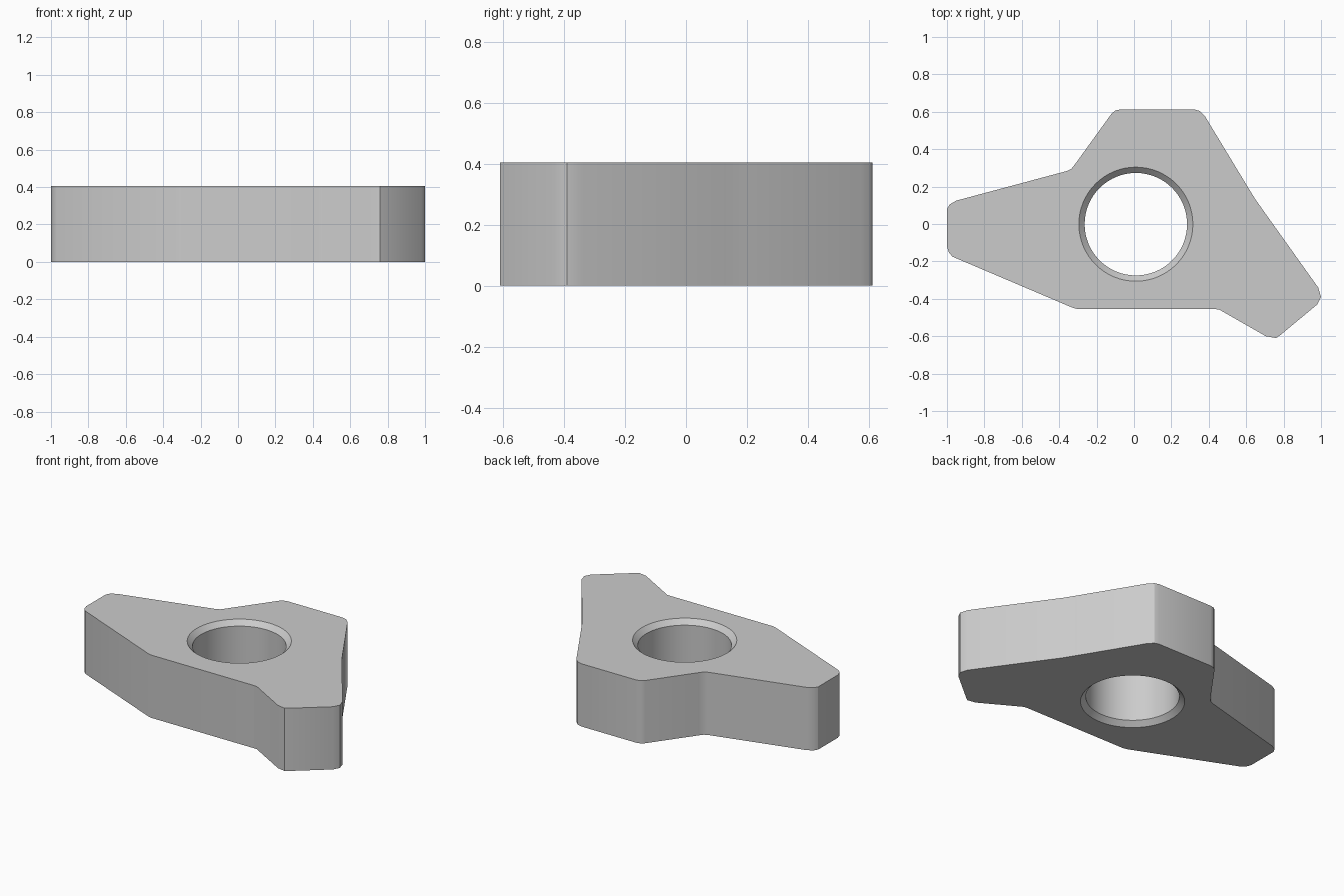
import bpy
import bmesh
import math

cube = bpy.data.objects.get("Cube")
if cube:
    bpy.data.objects.remove(cube, do_unlink=True)

HEIGHT = 0.405
HOLE_CENTRE = (0.01, -0.001)
HOLE_RADIUS = 0.274
BEVEL = 0.031
SIDES = 64

# Plate outline, clockwise from the tip of the right arm
OUTLINE = [
    (-1, 0.08), (-0.985, 0.105), (-0.95, 0.125),
    (-0.36, 0.283), (-0.335, 0.295), (-0.315, 0.32),
    (-0.12, 0.59), (-0.10, 0.607), (-0.07, 0.613),
    (0.32, 0.613), (0.35, 0.605), (0.38, 0.575),
    (0.61, 0.195), (0.65, 0.13),
    (0.985, -0.34), (1, -0.39), (0.98, -0.43),
    (0.785, -0.592), (0.76, -0.61), (0.705, -0.60),
    (0.455, -0.457), (0.43, -0.455),
    (-0.30, -0.455), (-0.33, -0.447),
    (-0.97, -0.175), (-0.99, -0.152), (-1, -0.12),
]


def add_loop(bm, points, z):
    """Closed ring of edges at one height."""
    verts = [bm.verts.new((x, y, z)) for x, y in points]
    edges = [bm.edges.new((a, b)) for a, b in zip(verts, verts[1:] + verts[:1])]
    return verts, edges


def add_wall(bm, lower, upper):
    """Quads between two matching rings."""
    for i in range(len(lower)):
        j = (i + 1) % len(lower)
        bm.faces.new((lower[i], lower[j], upper[j], upper[i]))


def circle(radius):
    cx, cy = HOLE_CENTRE
    angles = [math.tau * i / SIDES for i in range(SIDES)]
    return [(cx + radius * math.cos(a), cy + radius * math.sin(a)) for a in angles]


bm = bmesh.new()

# Outer walls
bottom, bottom_edges = add_loop(bm, OUTLINE, 0)
top, top_edges = add_loop(bm, OUTLINE, HEIGHT)
add_wall(bm, bottom, top)

# Bore with a chamfer at both ends
hole_profile = [
    (HOLE_RADIUS + BEVEL, 0), (HOLE_RADIUS, BEVEL),
    (HOLE_RADIUS, HEIGHT - BEVEL), (HOLE_RADIUS + BEVEL, HEIGHT),
]
rings = [add_loop(bm, circle(r), z) for r, z in hole_profile]
for (lower, _), (upper, _) in zip(rings, rings[1:]):
    add_wall(bm, lower, upper)

# Flat caps around the bore
bmesh.ops.triangle_fill(bm, edges=bottom_edges + rings[0][1], use_beauty=True)
bmesh.ops.triangle_fill(bm, edges=top_edges + rings[-1][1], use_beauty=True)
bmesh.ops.recalc_face_normals(bm, faces=bm.faces)

mesh = bpy.data.meshes.new("three_armed_plate")
bm.to_mesh(mesh)
bm.free()
plate = bpy.data.objects.new("three_armed_plate", mesh)
bpy.context.collection.objects.link(plate)

# Plain grey
grey = bpy.data.materials.new("light grey")
grey.use_nodes = True
colour = (0.6, 0.6, 0.6, 1)
grey.diffuse_color = colour
grey.node_tree.nodes["Principled BSDF"].inputs["Base Color"].default_value = colour
mesh.materials.append(grey)

# Soft corners, crisp rims
bpy.ops.object.select_all(action="DESELECT")
plate.select_set(True)
bpy.context.view_layer.objects.active = plate
bpy.ops.object.shade_smooth_by_angle(angle=math.radians(30))
